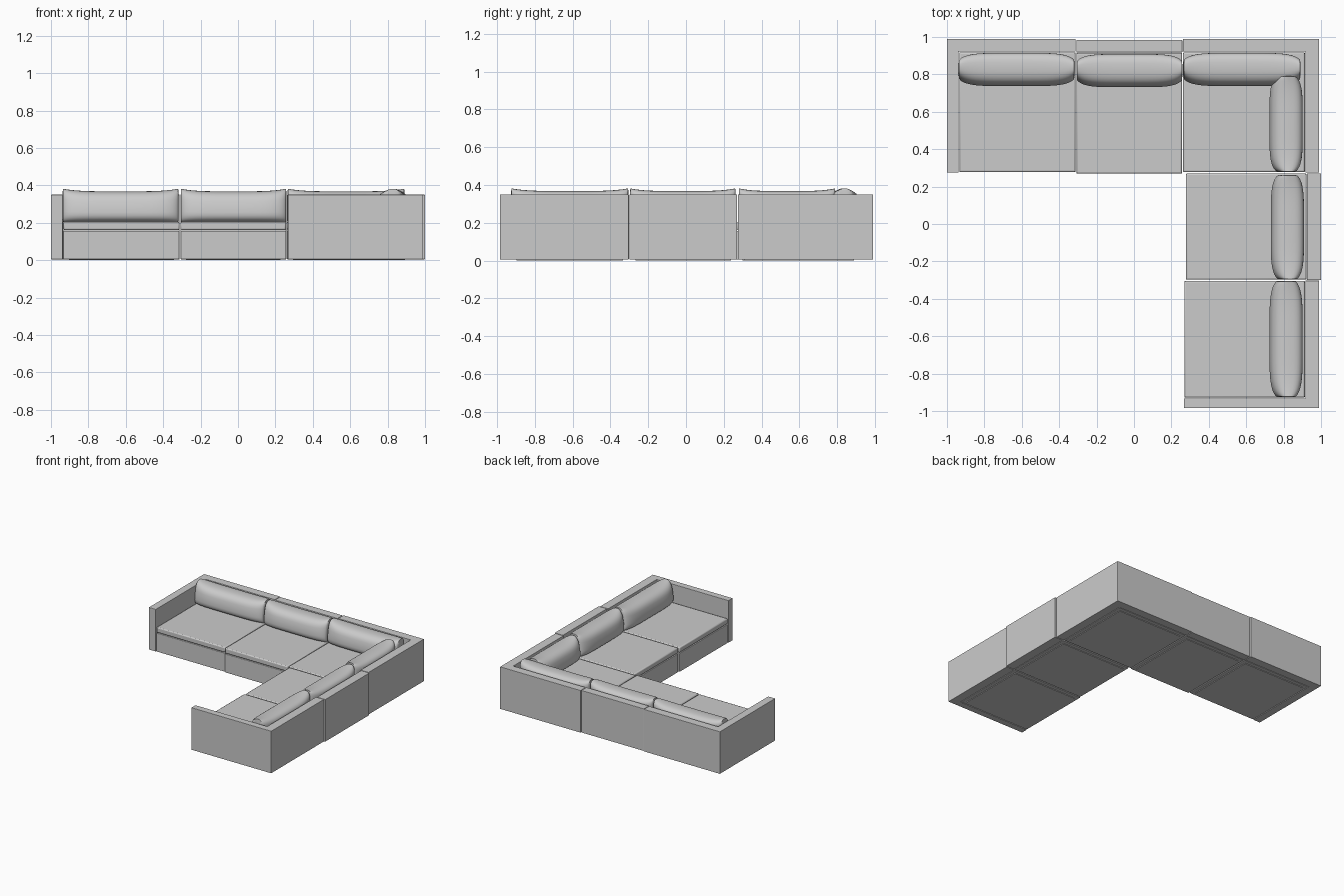
import bpy, bmesh, math

if "Cube" in bpy.data.objects:
    bpy.data.objects.remove(bpy.data.objects["Cube"])

def finish(bm, name, bevel=0.0, smooth=False):
    bmesh.ops.recalc_face_normals(bm, faces=bm.faces)
    me = bpy.data.meshes.new(name)
    bm.to_mesh(me)
    bm.free()
    ob = bpy.data.objects.new(name, me)
    bpy.context.collection.objects.link(ob)
    if bevel:
        m = ob.modifiers.new("bevel", 'BEVEL')
        m.width, m.segments = bevel, 2
    if smooth:
        bpy.ops.object.select_all(action='DESELECT')
        bpy.context.view_layer.objects.active = ob
        ob.select_set(True)
        bpy.ops.object.shade_smooth_by_angle(angle=math.radians(50))
    return ob

def prism(name, outline, z0, z1, bevel=0.0, smooth=False):
    bm = bmesh.new()
    f = bm.faces.new([bm.verts.new((x, y, z0)) for x, y in outline])
    top = bmesh.ops.extrude_face_region(bm, geom=[f])["geom"]
    bmesh.ops.translate(bm, vec=(0, 0, z1 - z0),
                        verts=[v for v in top if isinstance(v, bmesh.types.BMVert)])
    # keep the bottom closed
    if not any(all(abs(v.co.z - z0) < 1e-6 for v in fc.verts) for fc in bm.faces):
        bmesh.ops.holes_fill(bm, edges=bm.edges)
    return finish(bm, name, bevel, smooth)

def rect(x0, x1, y0, y1):
    return [(x0, y0), (x1, y0), (x1, y1), (x0, y1)]

def signed(v, p):
    return math.copysign(abs(v) ** p, v)

def pillow(name, a0, a1, back, side=False):
    """Leaning back pillow lofted from rounded rings; side=True runs it along y."""
    n, m = 28, 32
    bm = bmesh.new()
    rings = []
    for i in range(n + 1):
        u = -math.cos(math.pi * i / n)
        along = (a0 + a1) / 2 + u * (a1 - a0) / 2
        k = max(0.0, 1 - abs(u) ** 5)
        half = 0.040 + 0.045 * k ** 0.6
        top = 0.368 + 0.014 * u ** 4
        bottom = 0.203
        if i in (0, n):
            half, top, bottom = 0.028, top - 0.012, bottom + 0.012
        zc, hz = (top + bottom) / 2, (top - bottom) / 2
        ring = []
        for j in range(m):
            t = 2 * math.pi * j / m
            w = signed(math.sin(t), 0.62)
            d = back - 0.092 + 0.014 * w + half * signed(math.cos(t), 0.75)
            z = zc + hz * w
            ring.append(bm.verts.new((d, along, z) if side else (along, d, z)))
        rings.append(ring)
    for r, s in zip(rings, rings[1:]):
        for j in range(m):
            bm.faces.new((r[j], r[(j + 1) % m], s[(j + 1) % m], s[j]))
    bm.faces.new(rings[0])
    bm.faces.new(rings[-1])
    return finish(bm, name, 0, True)

# outer walls: backs and arms, one outline per module
walls = {
    "left_end_wall": [(-1, .275), (-.937, .275), (-.937, .922), (-.312, .922), (-.312, .99), (-1, .99)],
    "middle_back_wall": rect(-.308, .258, .918, .984),
    "corner_wall": [(.262, .922), (.917, .922), (.917, .275), (.99, .275), (.99, .99), (.262, .99)],
    "right_middle_wall": rect(.925, 1.0, -.299, .27),
    "right_end_wall": [(.268, -.985), (.99, -.985), (.99, -.303), (.917, -.303), (.917, -.932), (.268, -.932)],
}
for name, outline in walls.items():
    prism(name, outline, 0.005, 0.35, 0.002)

# bases and seat cushions, one pair per module
seats = {
    "left_end": (-.933, -.313, .277, .918),
    "middle": (-.307, .257, .269, .915),
    "corner": (.263, .913, .277, .918),
    "right_middle": (.277, .922, -.298, .269),
    "right_end": (.27, .913, -.928, -.304),
}
for name, (x0, x1, y0, y1) in seats.items():
    prism(name + "_base", rect(x0, x1, y0, y1), 0.005, 0.157, 0.004)
    prism(name + "_seat", rect(x0, x1, y0, y1), 0.161, 0.205, 0.008, True)
    # recessed foot plate under each module
    prism(name + "_foot_plate", rect(x0 + .03, x1 - .03, y0 + .03, y1 - .03), 0.0, 0.01)

# loose pillows along the back and the right side
for name, a0, a1, back, side in (
        ("left_pillow", -.937, -.318, .918, False),
        ("middle_pillow", -.306, .258, .912, False),
        ("corner_pillow", .265, .89, .918, False),
        ("corner_side_pillow", .28, .79, .905, True),
        ("right_middle_pillow", -.296, .262, .912, True),
        ("right_end_pillow", -.925, -.305, .905, True)):
    pillow(name, a0, a1, back, side)
